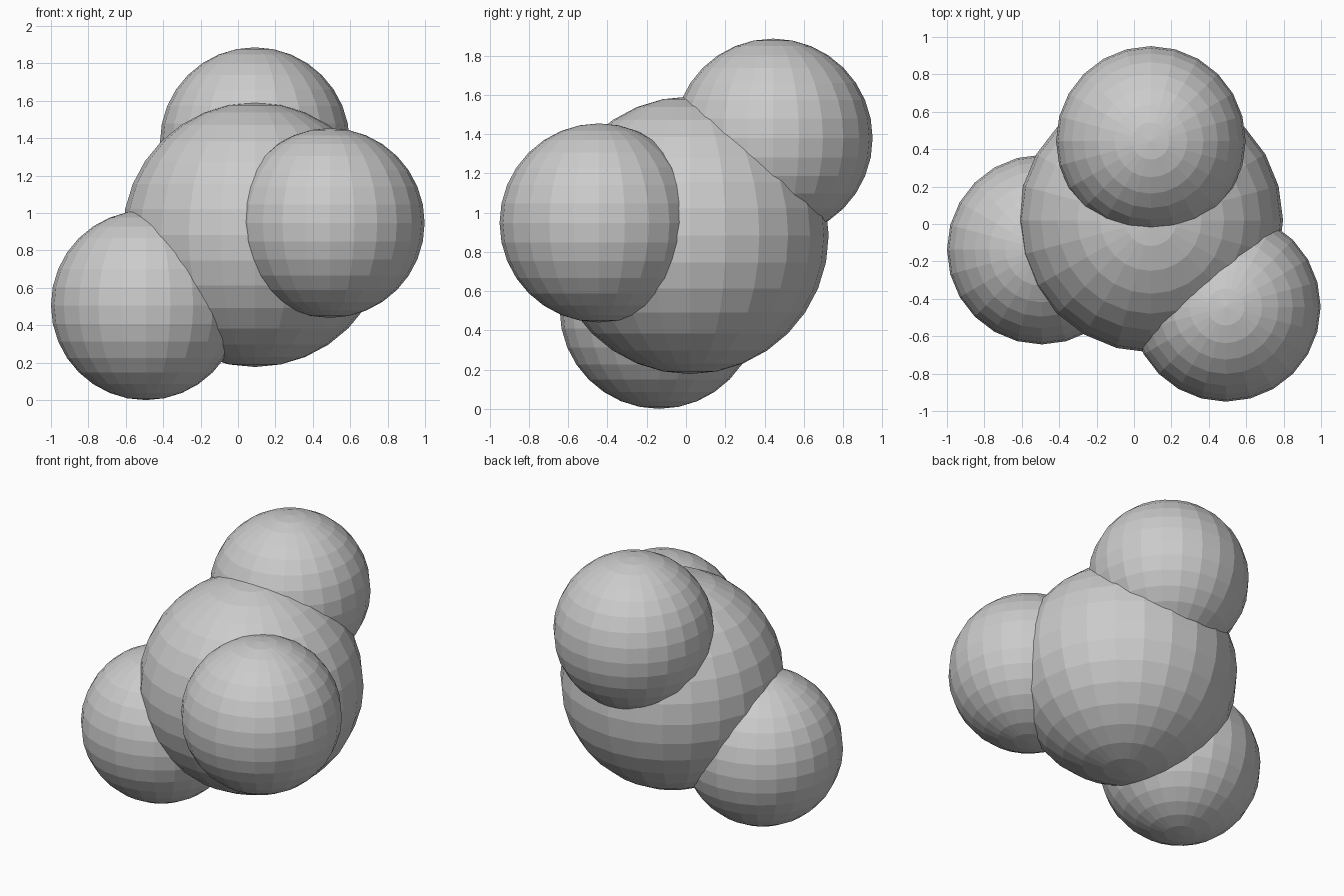
import bpy

if "Cube" in bpy.data.objects:
    bpy.data.objects.remove(bpy.data.objects["Cube"])


def ball(name, radius, centre):
    """Flat-shaded low-poly sphere with upright poles."""
    bpy.ops.mesh.primitive_uv_sphere_add(
        segments=24, ring_count=16, radius=radius, location=centre)
    obj = bpy.context.object
    obj.name = name
    bpy.ops.object.shade_flat()
    return obj


# Large core ball
ball("core_ball", 0.707, (0.09, 0.02, 0.884))

# Three smaller balls sunk into the core
SMALL = 0.507
for name, centre in {
    "upper_back_ball": (0.09, 0.444, 1.379),
    "front_right_ball": (0.491, -0.443, 0.947),
    "lower_left_ball": (-0.493, -0.137, 0.507),
}.items():
    ball(name, SMALL, centre)
